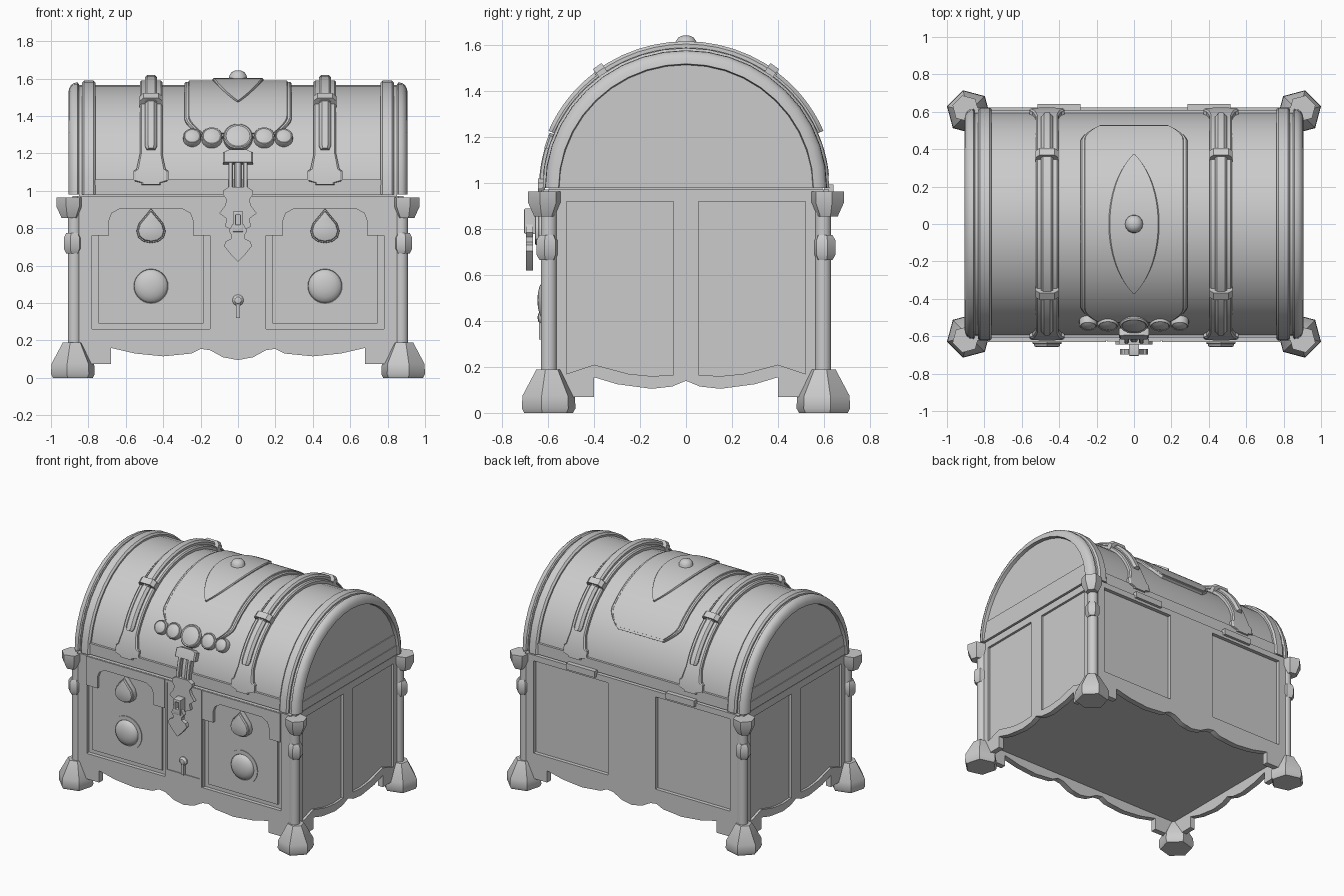
import bpy, bmesh
from math import sin, cos, pi, radians
from mathutils import Matrix, Vector

if "Cube" in bpy.data.objects:
    bpy.data.objects.remove(bpy.data.objects["Cube"])

GREY = (0.6, 0.6, 0.6, 1)
mat = bpy.data.materials.new("plain_grey")
mat.use_nodes = True
mat.diffuse_color = GREY
mat.node_tree.nodes["Principled BSDF"].inputs["Base Color"].default_value = GREY

A, B, Z0 = 0.6, 0.585, 0.98      # lid arch half width, height and base


def finish(name, bm, matrix=Matrix()):
    bmesh.ops.transform(bm, matrix=matrix, verts=bm.verts)
    bmesh.ops.remove_doubles(bm, verts=bm.verts, dist=1e-5)
    bmesh.ops.recalc_face_normals(bm, faces=bm.faces)
    mesh = bpy.data.meshes.new(name)
    for f in bm.faces:
        f.smooth = True
    bm.to_mesh(mesh)
    bm.free()
    mesh.set_sharp_from_angle(angle=radians(32))
    mesh.materials.append(mat)
    bpy.context.collection.objects.link(bpy.data.objects.new(name, mesh))


def box(name, size, loc):
    bm = bmesh.new()
    bmesh.ops.create_cube(bm, size=1)
    finish(name, bm, Matrix.Translation(loc) @ Matrix.Diagonal((*size, 1)))


def facing(angle, dist, x=0, z=0):
    """Frame on a wall: local x along it, local y up, local z outwards."""
    return (Matrix.Rotation(radians(angle), 4, 'Z') @ Matrix.Translation((x, -dist, z))
            @ Matrix.Rotation(pi / 2, 4, 'X'))


def plate(name, outlines, inner, outer, angle=0, x=0, bevel=0):
    """Extruded outline; further outlines are holes."""
    cu = bpy.data.curves.new(name, 'CURVE')
    cu.dimensions, cu.fill_mode = '2D', 'BOTH'
    cu.extrude, cu.bevel_depth, cu.offset = (outer - inner) / 2 - bevel, bevel, -bevel
    cu.bevel_resolution = 1
    for pts in outlines:
        sp = cu.splines.new('POLY')
        sp.points.add(len(pts) - 1)
        for p, (u, v) in zip(sp.points, pts):
            p.co = (u, v, 0, 1)
        sp.use_cyclic_u = True
    ob = bpy.data.objects.new(name + "_outline", cu)
    bpy.context.collection.objects.link(ob)
    dg = bpy.context.evaluated_depsgraph_get()
    me = bpy.data.meshes.new_from_object(ob.evaluated_get(dg))
    bm = bmesh.new()
    bm.from_mesh(me)
    bpy.data.objects.remove(ob)
    bpy.data.meshes.remove(me)
    finish(name, bm, facing(angle, (inner + outer) / 2, x))


def mirrored(pts):
    return pts + [(-u, v) for u, v in reversed(pts) if u > 0]


def rect(u0, u1, v0, v1):
    return [(u0, v0), (u1, v0), (u1, v1), (u0, v1)]


def lathe(name, profile, segs, matrix, phase=0):
    bm = bmesh.new()
    rings = [[bm.verts.new((r * cos(phase + i * 2 * pi / segs), r * sin(phase + i * 2 * pi / segs), h))
              for i in range(segs)] for r, h in profile]
    for a, b in zip(rings, rings[1:]):
        for i in range(segs):
            j = (i + 1) % segs
            bm.faces.new((a[i], a[j], b[j], b[i]))
    finish(name, bm, matrix)


def arch(name, section, x=0, t0=0, t1=180, width=lambda t: 1, steps=20):
    """Sweep an (x, offset) section over the lid curve; width scales it by angle."""
    bm = bmesh.new()
    rings = []
    for i in range(steps + 1):
        deg = t0 + (t1 - t0) * i / steps
        t, w = radians(deg), width(deg)
        rings.append([bm.verts.new((x + u * w, (A + d) * cos(t), Z0 + (B + d) * sin(t)))
                      for u, d in section])
    n = len(section)
    for a, b in zip(rings, rings[1:]):
        for i in range(n):
            bm.faces.new((a[i], a[(i + 1) % n], b[(i + 1) % n], b[i]))
    bm.faces.new(rings[0])
    bm.faces.new(rings[-1])
    finish(name, bm)


def band(half, d0, d1, bevel=0.008):
    return [(-half, d0), (-half, d1 - bevel), (-half + bevel, d1),
            (half - bevel, d1), (half, d1 - bevel), (half, d0)]


def on_lid(deg, x, d=0):
    t = radians(deg)
    n = Vector((0, cos(t), sin(t)))
    return (Matrix.Translation((x, (A + d) * cos(t), Z0 + (B + d) * sin(t)))
            @ n.to_track_quat('Z', 'Y').to_matrix().to_4x4())


# Body core and framed walls with a wavy skirt
box("body_core", (1.7, 1.19, 0.795), (0, 0, 0.5875))
long_skirt = [(0, .095), (.08, .11), (.15, .148), (.2, .155), (.25, .13), (.4, .115),
              (.55, .13), (.68, .16), (.68, .075), (.86, .075), (.86, .972)]
short_skirt = [(0, .14), (.06, .115), (.15, .105), (.3, .125), (.4, .155), (.4, .07),
               (.6, .07), (.6, .972)]
side_panel = [(.055, .165), (.15, .16), (.25, .17), (.4, .21), (.52, .17), (.52, .92), (.055, .92)]
flip = lambda pts: [(-u, v) for u, v in pts]
front_panel, back_panel = rect(.15, .78, .26, .955), rect(.19, .79, .26, .93)
plate("front_wall", [mirrored(long_skirt), front_panel, flip(front_panel)], .58, .622)
plate("back_wall", [mirrored(long_skirt), back_panel, flip(back_panel)], .58, .622, 180)
for side, angle in (("left", 90), ("right", -90)):
    plate(side + "_wall", [mirrored(short_skirt), side_panel, flip(side_panel)], .845, .885, angle)
    plate(side + "_wall_backing", [rect(-.55, .55, .16, .95)], .845, .868, angle)

# Front decoration: inner panels, brackets, drop gems and round bosses
bracket = [(.315, .76), (.315, .97), (-.315, .97), (-.315, .76), (-.225, .76), (-.225, .84),
           (-.21, .88), (-.165, .905), (.165, .905), (.21, .88), (.225, .84), (.225, .76)]
drop = mirrored([(0, .72), (.04, .728), (.068, .75), (.078, .785), (.066, .825), (.033, .865), (0, .905)])
small_drop = [(u * .9, .8 + (v - .8) * .9) for u, v in drop]
for side, s in (("left", 1), ("right", -1)):
    x = .465 * s
    plate(side + "_inset_panel", [rect(-.28, .28, .29, .94)], .59, .608, x=x)
    plate(side + "_bracket", [bracket], .60, .63, x=x)
    plate(side + "_drop_setting", [drop], .60, .642, x=x, bevel=.006)
    plate(side + "_drop_gem", [small_drop], .62, .658, x=x, bevel=.012)
    lathe(side + "_round_boss", [(.12, 0), (.12, .013), (.092, .013), (.09, .01), (.088, .018),
                                 (.08, .027), (.06, .038), (.032, .045), (0, .047)],
          28, facing(0, .6, x, .49))

# Lock panel, keyhole knob, curved hasp and padlock
plate("lock_panel", [rect(-.145, .145, .26, .97), rect(-.13, .13, .32, .95)], .60, .628)
lathe("keyhole_knob", [(.03, 0), (.03, .015), (.018, .028), (0, .032)], 16, facing(0, .615, 0, .415))
plate("keyhole_stem", [rect(-.012, .012, .32, .4)], .61, .64)
hasp = mirrored([(0, .78), (.03, .79), (.07, .81), (.06, .85), (.1, .88), (.07, .92), (.06, .95),
                 (.08, .98), (.08, 1.0), (.05, 1.02), (0, 1.02)])
plate("hasp_lower", [hasp], .615, .645)
for side, s in (("left", 1), ("right", -1)):
    arch("hasp_" + side + "_bar", band(.012, 0, .04, .004), .04 * s, 177.5, 162, steps=5)
arch("hasp_top", band(.08, 0, .042), 0, 164, 157.5, lambda t: .65 if t < 158 else 1, 6)
arch("hasp_rib", band(.02, 0, .032), 0, 178, 164, steps=5)
lock = mirrored([(0, .62), (.035, .655), (.075, .705), (.065, .73), (.035, .745), (.035, .765),
                 (.05, .785), (.03, .82), (0, .82)])
plate("padlock", [lock], .667, .697)
plate("padlock_link", [rect(-.028, .028, .78, .89), rect(-.012, .012, .82, .87)], .64, .705, bevel=.006)

# Corner columns with feet, collars and capitals
for sx, sy, name in ((1, -1, "front_left"), (-1, -1, "front_right"), (1, 1, "back_left"), (-1, 1, "back_right")):
    phase = Vector((sx, sy)).angle_signed(Vector((1, 0))) + pi / 6
    at = lambda x, y, z: Matrix.Translation((sx * x, sy * y, z))
    lathe(name + "_column", [(0, .1), (.036, .1), (.036, .95), (0, .95)], 14, at(.874, .597, 0))
    lathe(name + "_foot", [(0, 0), (.11, 0), (.121, .02), (.118, .075), (.055, .19), (0, .19)],
          6, at(.883, .598, 0), phase)
    lathe(name + "_collar", [(0, .665), (.036, .665), (.05, .69), (.05, .75), (.036, .775), (0, .775)],
          6, at(.883, .603, 0), phase)
    lathe(name + "_capital", [(0, .855), (.045, .855), (.073, .915), (.073, .965), (0, .965)],
          6, at(.9, .617, 0), phase)

# Lid shell, lips, rounded outer rims and inner rims
arch("lid_shell", [(-.882, -.57), (-.882, -.03), (-.855, 0), (.855, 0), (.882, -.03), (.882, -.57)])
for side, angle in (("front", 0), ("back", 180)):
    plate(side + "_lid_lip", [rect(-.77, .77, .98, 1.06)], .57, .61, angle)
outer_rim = [(.85, -.05), (.85, .004), (.857, .014), (.877, .012), (.893, 0), (.904, -.02),
             (.907, -.045), (.88, -.05)]
for side, s in (("left", 1), ("right", -1)):
    plate(side + "_lid_end_lip", [rect(-.57, .57, .98, 1.045)], .84, .893, 90 * s)
    plate(side + "_lid_end_step", [rect(-.56, .56, 1.045, 1.13)], .84, .888, 90 * s)
    arch(side + "_outer_rim", [(u * s, d) for u, d in outer_rim])
    arch(side + "_inner_rim", band(.037, -.03, .024, .012), .798 * s)


# Lid straps with shouldered ends, raised bars and collars
def flare(t):
    e = min(t, 180 - t)
    if e < 7:
        return .85
    if e < 13:
        return 1.55
    return 1.3 - .3 * (e - 13) / 8 if e < 21 else 1


for side, s in (("left", 1), ("right", -1)):
    x = .465 * s
    arch(side + "_strap", band(.06, -.02, .025), x, 5, 175, flare, 170)
    arch(side + "_strap_bar", band(.033, 0, .053, .012), x, 52, 128, steps=12)
    for end, t0, t1 in (("back", 23, 55), ("front", 125, 157)):
        arch(f"{side}_{end}_grip", band(.032, 0, .05, .016), x, t0, t1, steps=16,
             width=lambda t: .7 if min(t, 180 - t) < 24 else 1)
    for end, t0 in (("back", 52.5), ("front", 123.5)):
        arch(f"{side}_{end}_strap_collar", band(.062, 0, .066, .022), x, t0, t0 + 4, steps=2)
    box(side + "_hinge", (.23, .04, .045), (.4 * s, .622, .972))

# Top panel, pointed crest plate and knob
taper = lambda t: 1 - .36 * max(0, (43 - min(t, 180 - t)) / 12) ** 1.6
arch("top_panel_border", band(.285, -.02, .018), 0, 31, 149, taper, 60)
arch("top_panel", band(.265, -.02, .025, .004), 0, 32.5, 147.5, taper, 60)
arch("crest_plate", band(.135, 0, .038, .006), 0, 54, 126,
     lambda t: max(.01, 1 - ((t - 90) / 36) ** 2) ** .85, 24)
lathe("top_knob", [(.05, 0), (.046, .025), (.035, .042), (.018, .05), (0, .052)], 14, on_lid(90, 0, .027))

# Row of round gems on the front of the lid
for i, (x, r) in enumerate(((-.245, .048), (-.14, .056), (0, .078), (.14, .056), (.245, .048))):
    lathe(f"lid_gem_{i + 1}", [(r, -.02), (r, .028), (r * .92, .036), (r * .82, .033),
                              (r * .5, .04), (0, .043)], 18, on_lid(149.5, x))
